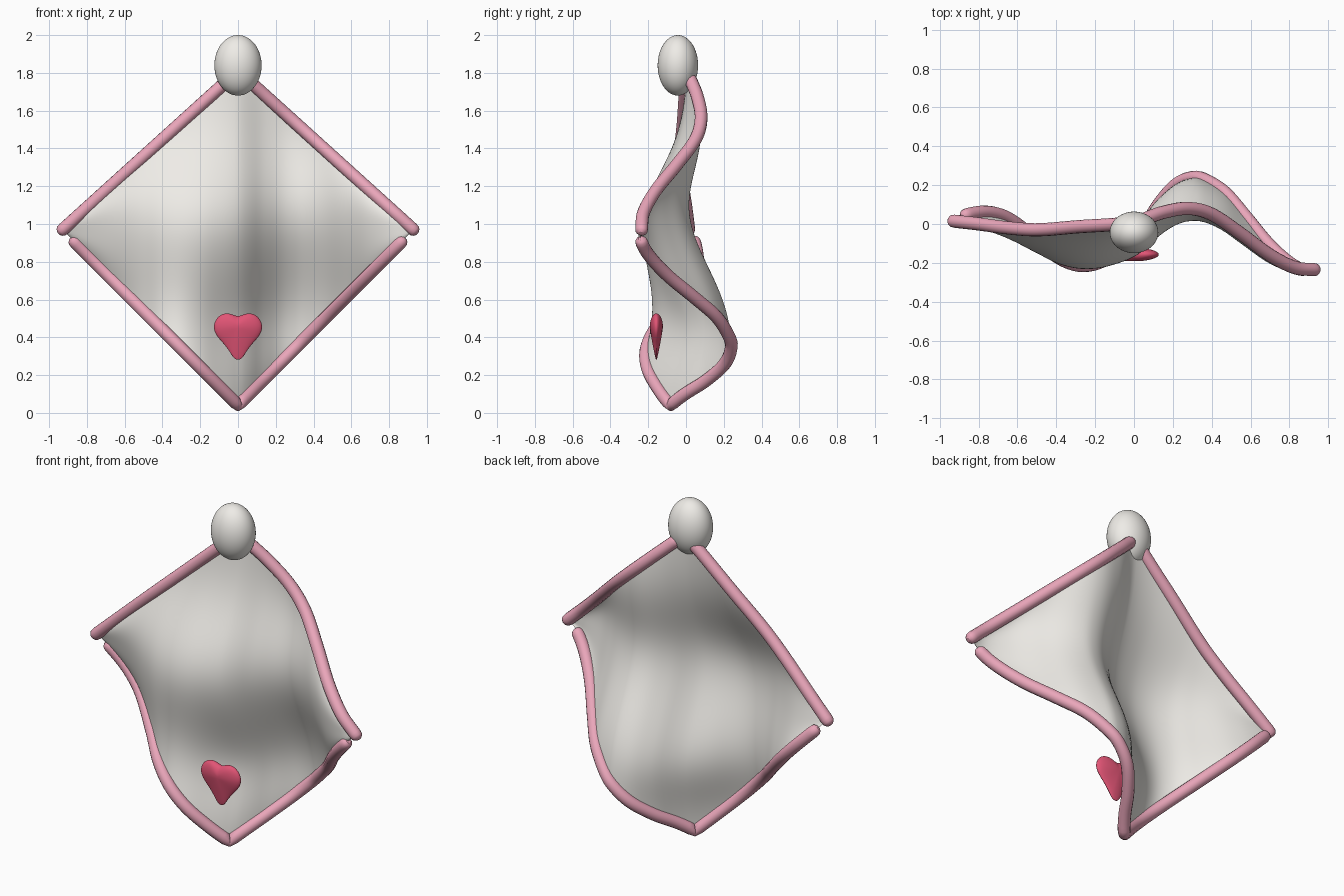
import bpy, bmesh, math

if "Cube" in bpy.data.objects:
    bpy.data.objects.remove(bpy.data.objects["Cube"])

def material(name, rgb):
    m = bpy.data.materials.new(name)
    m.diffuse_color = (*rgb, 1)
    m.use_nodes = True
    m.node_tree.nodes["Principled BSDF"].inputs["Base Color"].default_value = m.diffuse_color
    return m

pink = material("pink", (0.82, 0.38, 0.49))
red = material("red", (0.76, 0.09, 0.18))
ivory = material("ivory", (0.86, 0.84, 0.80))

# Depth (y) of the cloth along its upper and lower borders, as (x, y)
UPPER = [(-.93, .015), (-.8, 0), (-.65, -.02), (-.5, -.03), (-.3, -.015), (0, .01),
         (.15, .06), (.28, .08), (.4, .05), (.55, -.05), (.7, -.16), (.83, -.225), (.93, -.235)]
LOWER = [(-.93, .02), (-.85, .05), (-.75, .06), (-.65, .03), (-.5, -.08), (-.4, -.165),
         (-.3, -.21), (-.2, -.205), (-.1, -.155), (0, -.08), (.06, -.005), (.13, .105), (.22, .205),
         (.31, .24), (.37, .225), (.47, .16), (.57, .045), (.69, -.1), (.8, -.2), (.88, -.24), (.93, -.235)]

def smooth_y(pts, x):
    """Cubic interpolation through pts."""
    n = len(pts)
    i = max(k for k in range(n - 1) if k == 0 or pts[k][0] <= x)
    def slope(k):
        a, b = pts[max(k - 1, 0)], pts[min(k + 1, n - 1)]
        return (b[1] - a[1]) / (b[0] - a[0])
    (x0, y0), (x1, y1) = pts[i], pts[i + 1]
    h = x1 - x0
    t = (x - x0) / h
    return ((2*t**3 - 3*t*t + 1) * y0 + (t**3 - 2*t*t + t) * h * slope(i)
            + (3*t*t - 2*t**3) * y1 + (t**3 - t*t) * h * slope(i + 1))

def top_edge(x):
    return (x, smooth_y(UPPER, x), 1.81 - .905 * abs(x))

def bottom_edge(x):
    return (x, smooth_y(LOWER, x), .04 + abs(x))

def finish(name, bm, mat=None):
    bmesh.ops.recalc_face_normals(bm, faces=bm.faces)
    for f in bm.faces:
        f.smooth = True
    me = bpy.data.meshes.new(name)
    bm.to_mesh(me)
    bm.free()
    ob = bpy.data.objects.new(name, me)
    bpy.context.collection.objects.link(ob)
    if mat:
        me.materials.append(mat)
    return ob

# Wavy diamond cloth: the middle bulges forward, the lower centre dips back
def bulge(x, z, f):
    edge = 1 - (1 - 4 * f * (1 - f)) ** 2
    forward = -.14 * math.exp(-((z - 1.04) / .34) ** 2) * (1 - (x / .93) ** 2)
    back = .07 * math.exp(-((z - .42) / .25) ** 2 - (x / .25) ** 2)
    return edge * (forward + back)

bm = bmesh.new()
COLS, ROWS = 96, 48
grid = []
for i in range(COLS + 1):
    x = .915 * (2 * i / COLS - 1)
    a, b = bottom_edge(x), top_edge(x)
    col = []
    for j in range(ROWS + 1):
        f = j / ROWS
        z = a[2] + (b[2] - a[2]) * f
        col.append(bm.verts.new((x, a[1] + (b[1] - a[1]) * f + bulge(x, z, f), z)))
    grid.append(col)
for i in range(COLS):
    for j in range(ROWS):
        bm.faces.new((grid[i][j], grid[i + 1][j], grid[i + 1][j + 1], grid[i][j + 1]))
finish("cloth", bm, ivory)

# Four padded border tubes with rounded ends
def border(name, edge, x0, x1, n=60, r=.034):
    cu = bpy.data.curves.new(name, 'CURVE')
    cu.dimensions = '3D'
    cu.bevel_depth = r
    cu.bevel_resolution = 5
    cu.use_fill_caps = True
    ends = [(0, .35), (.006, .7), (.014, .92)]
    ts = ends + [(.03 + .94 * k / n, 1) for k in range(n + 1)] + [(1 - t, w) for t, w in reversed(ends)]
    sp = cu.splines.new('POLY')
    sp.points.add(len(ts) - 1)
    for p, (t, w) in zip(sp.points, ts):
        p.co = (*edge(x0 + (x1 - x0) * t), 1)
        p.radius = w
    sp.use_smooth = True
    cu.materials.append(pink)
    bpy.context.collection.objects.link(bpy.data.objects.new(name, cu))

for side, s in (("left", -1), ("right", 1)):
    border("upper_border_" + side, top_edge, s * .03, s * .95)
    border("lower_border_" + side, bottom_edge, s * -.012, s * .885)

# Egg-shaped knob on top
bm = bmesh.new()
bmesh.ops.create_uvsphere(bm, u_segments=48, v_segments=32, radius=1)
for v in bm.verts:
    v.co = (v.co.x * .125, v.co.y * .107 - .043, v.co.z * .16 + 1.84)
finish("knob", bm, ivory)

# Puffed heart in front of the cloth, thinner toward its tip
half = [(0, .508), (.03, .524), (.07, .532), (.112, .51), (.136, .46), (.12, .41),
        (.075, .365), (.04, .315), (.022, .284), (0, .276)]
outline = half + [(-x, z) for x, z in reversed(half[1:-1])]
bm = bmesh.new()
def heart_vert(x, depth, z):
    thick = .012 + .024 * min(1, max(0, (z - .28) / .18))
    return bm.verts.new((x, -.157 + thick * depth, z))
rings = []
for k in range(-4, 5):
    ang = k * math.radians(18)
    c = math.cos(ang)
    rings.append([heart_vert(x * c, math.sin(ang), .45 + (z - .45) * c) for x, z in outline])
n = len(outline)
for a, b in zip(rings, rings[1:]):
    for i in range(n):
        bm.faces.new((a[i], a[(i + 1) % n], b[(i + 1) % n], b[i]))
for ring, d in ((rings[0], -1), (rings[-1], 1)):
    mid = heart_vert(0, d, .45)
    for i in range(n):
        bm.faces.new((ring[i], ring[(i + 1) % n], mid))
heart = finish("heart", bm, red)
heart.modifiers.new("smooth", 'SUBSURF').levels = 2
